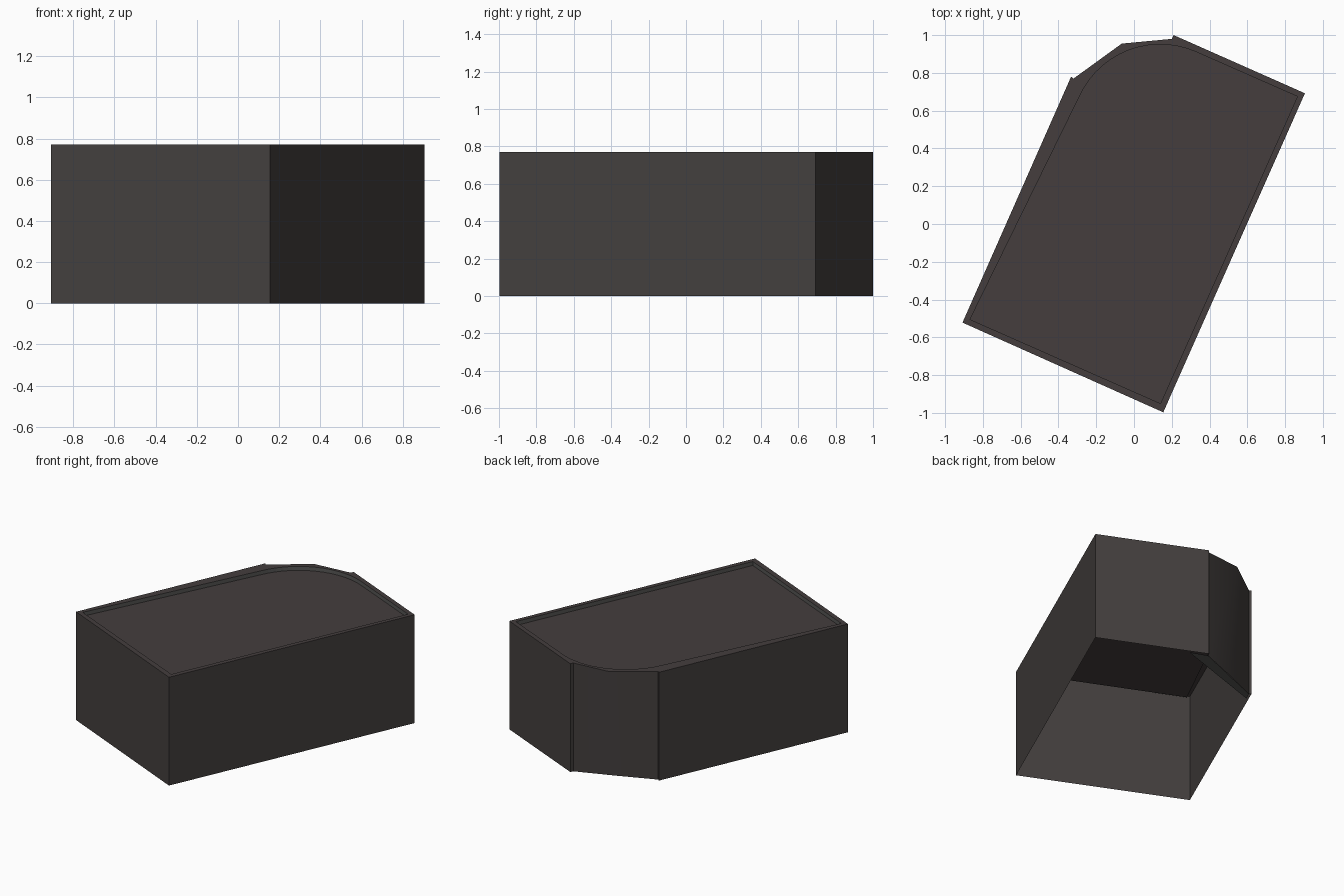
import bpy, bmesh, math

if "Cube" in bpy.data.objects:
    bpy.data.objects.remove(bpy.data.objects["Cube"])

TOP, ROOF = 0.77, 0.742


def material(name, rgb):
    m = bpy.data.materials.new(name)
    m.diffuse_color = (*rgb, 1)
    m.use_nodes = True
    m.node_tree.nodes["Principled BSDF"].inputs["Base Color"].default_value = m.diffuse_color
    return m


wall_mat = material("dark wall grey", (0.058, 0.051, 0.049))
roof_mat = material("dark roof brown", (0.058, 0.048, 0.048))
trim_mat = material("mid grey trim", (0.095, 0.095, 0.092))


def finish(bm, name, mat):
    me = bpy.data.meshes.new(name)
    bm.to_mesh(me)
    bm.free()
    me.materials.append(mat)
    ob = bpy.data.objects.new(name, me)
    bpy.context.collection.objects.link(ob)
    return ob


def ring(bm, pts, z):
    return [bm.verts.new((x, y, z)) for x, y in pts]


def skirt(bm, low, high):
    n = len(low)
    return [bm.faces.new((low[i], low[(i + 1) % n], high[(i + 1) % n], high[i]))
            for i in range(n)]


# outer plan, counter-clockwise, with the bowed corner at the back left
outer = [(-0.908, -0.522), (0.155, -0.997), (0.905, 0.692), (0.21, 1.0),
         (0.2, 0.98), (-0.065, 0.955), (-0.32, 0.77), (-0.333, 0.78)]
base = list(outer)
base[5] = (-0.06, 0.878)   # the bowed wall straightens at its foot

# inner plan: parapet line with a rounded corner
cx, cy, r = 0.139, 0.481, 0.47
a0 = math.atan2(0.913, 0.407)
inner = [(-0.868, -0.505), (0.14, -0.95), (0.865, 0.675)]
inner += [(cx + r * math.cos(a0 + math.pi / 2 * i / 14),
           cy + r * math.sin(a0 + math.pi / 2 * i / 14)) for i in range(15)]

# thin outer walls, open underneath
bm = bmesh.new()
faces = skirt(bm, ring(bm, base, 0), ring(bm, outer, TOP))
for i in (4, 5):
    faces[i].smooth = True
finish(bm, "outer_walls", wall_mat)

# flat parapet rim between outer and inner plan
bm = bmesh.new()
edges = []
for loop in (ring(bm, outer, TOP), ring(bm, inner, TOP)):
    edges += [bm.edges.new((loop[i - 1], loop[i])) for i in range(len(loop))]
bmesh.ops.triangle_fill(bm, use_beauty=True, edges=edges, normal=(0, 0, 1))
for f in bm.faces:
    f.normal_update()
    if f.normal.z < 0:
        f.normal_flip()
finish(bm, "parapet_rim", roof_mat)

# inner face of the parapet
bm = bmesh.new()
skirt(bm, ring(bm, inner, TOP), ring(bm, inner, ROOF))
finish(bm, "parapet_inside", trim_mat)

# recessed roof
bm = bmesh.new()
bm.faces.new(ring(bm, inner, ROOF))
finish(bm, "roof", roof_mat)

# narrow foot strip under the bowed corner
bm = bmesh.new()
bm.faces.new(ring(bm, [(0.2, 0.98), (0.32, 0.935), (-0.345, 0.715), (-0.32, 0.77)], 0))
finish(bm, "corner_foot_strip", trim_mat)
